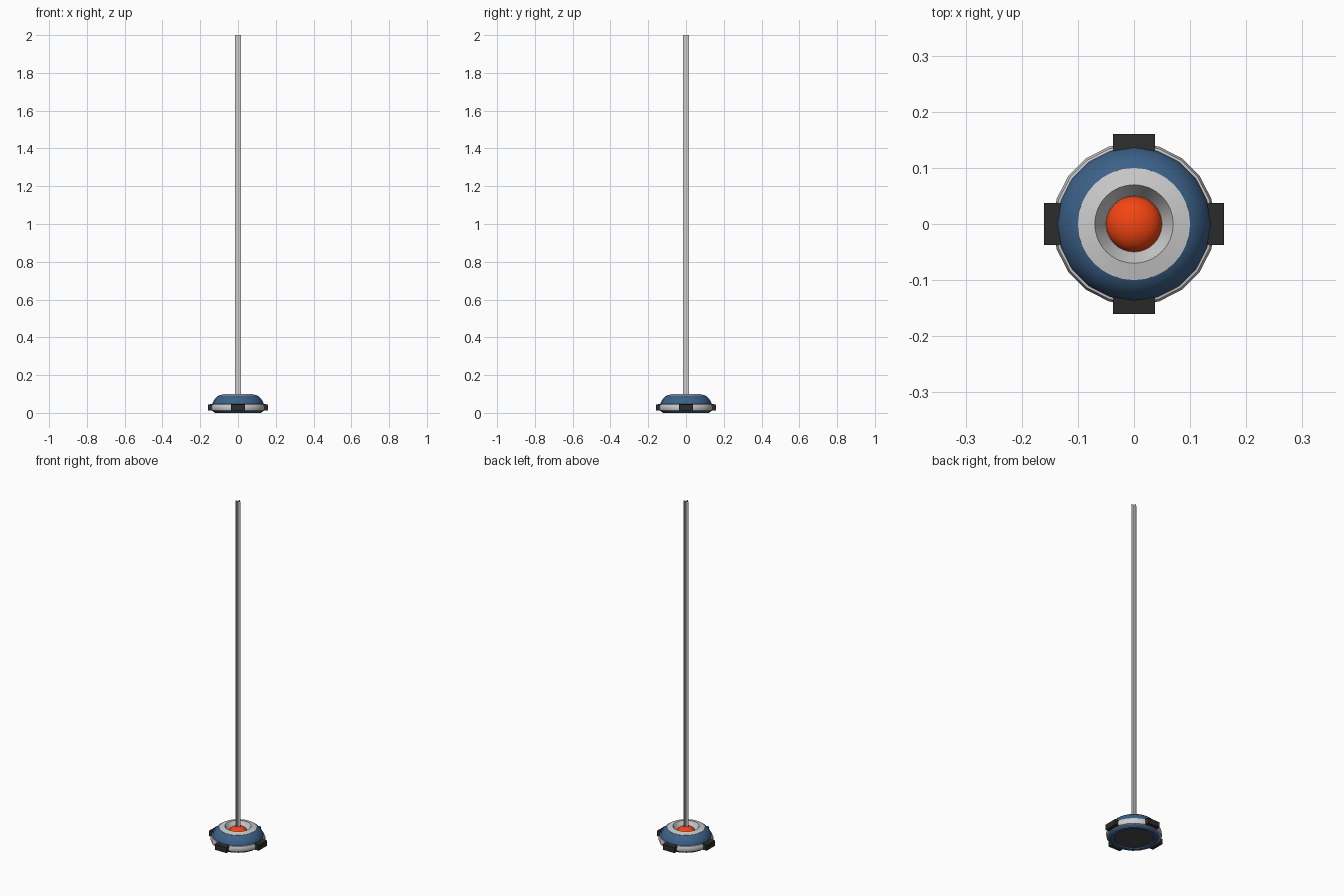
import bpy, bmesh, math
from mathutils import Vector

if "Cube" in bpy.data.objects:
    bpy.data.objects.remove(bpy.data.objects["Cube"])


def mat(name, rgb):
    m = bpy.data.materials.new(name)
    m.diffuse_color = (*rgb, 1)
    m.use_nodes = True
    m.node_tree.nodes["Principled BSDF"].inputs["Base Color"].default_value = m.diffuse_color
    return m


BLUE = mat("blue", (0.045, 0.12, 0.25))
BLACK = mat("black", (0.025, 0.025, 0.025))
DARK = mat("dark_grey", (0.07, 0.07, 0.07))
ORANGE = mat("orange", (0.9, 0.06, 0.006))


def finish(name, bm, material=None, smooth=None, normals=True):
    if normals:
        bmesh.ops.recalc_face_normals(bm, faces=bm.faces)
    me = bpy.data.meshes.new(name)
    bm.to_mesh(me)
    bm.free()
    ob = bpy.data.objects.new(name, me)
    bpy.context.collection.objects.link(ob)
    if material:
        me.materials.append(material)
    if smooth:
        bpy.ops.object.select_all(action='DESELECT')
        ob.select_set(True)
        bpy.context.view_layer.objects.active = ob
        bpy.ops.object.shade_smooth_by_angle(angle=math.radians(smooth))
    return ob


def lathe(name, profile, material=None, sides=20, closed=False, smooth=30):
    bm = bmesh.new()
    vs = [bm.verts.new((r, 0, z)) for r, z in profile]
    n = len(vs)
    edges = [bm.edges.new((vs[i], vs[(i + 1) % n])) for i in range(n if closed else n - 1)]
    bmesh.ops.spin(bm, geom=vs + edges, cent=(0, 0, 0), axis=(0, 0, 1),
                   angle=2 * math.pi, steps=sides)
    bmesh.ops.remove_doubles(bm, verts=bm.verts, dist=1e-5)
    return finish(name, bm, material, smooth)


# domed blue shell with its underside lip
lathe("shell", [(0.10, 0.01), (0.105, 0), (0.122, 0), (0.137, 0.013), (0.137, 0.045),
                (0.132, 0.06), (0.122, 0.075), (0.110, 0.087), (0.10, 0.092),
                (0.10, 0.08)], BLUE)
# grey band around the shell
lathe("band", [(0.136, 0.011), (0.142, 0.013), (0.145, 0.022), (0.145, 0.035),
               (0.141, 0.045), (0.136, 0.046)], None, closed=True)
# raised collar with conical socket
lathe("collar", [(0.10, 0.085), (0.10, 0.093), (0.07, 0.10), (0.05, 0.065), (0, 0.065)],
      sides=32)
# bottom plate
lathe("bottom_plate", [(0, 0.006), (0.102, 0.006)], DARK, sides=32)
# glowing lens dome
lathe("lens", [(0.05 * math.cos(a), 0.062 + 0.038 * math.sin(a))
               for a in [i * math.pi / 16 for i in range(9)]], ORANGE, sides=32)

# four clips around the band
for i, side in enumerate(("right", "back", "left", "front")):
    bm = bmesh.new()
    bmesh.ops.create_cube(bm, size=1)
    for v in bm.verts:
        v.co = Vector((0.145 + v.co.x * 0.03, v.co.y * 0.075, 0.03 + v.co.z * 0.036))
        if v.co.x > 0.15 and v.co.z > 0.03:
            v.co.z -= 0.004
    a = i * math.pi / 2
    for v in bm.verts:
        x, y = v.co.x, v.co.y
        v.co.x, v.co.y = x * math.cos(a) - y * math.sin(a), x * math.sin(a) + y * math.cos(a)
    finish("clip_" + side, bm, BLACK)

# tall beam made of two crossed flat strips
bm = bmesh.new()
for dx, dy in ((0.017, 0), (0, 0.017)):
    bm.faces.new([bm.verts.new(c) for c in ((-dx, -dy, 0.08), (dx, dy, 0.08),
                                            (dx, dy, 2.0), (-dx, -dy, 2.0))])
finish("beam", bm, normals=False)
